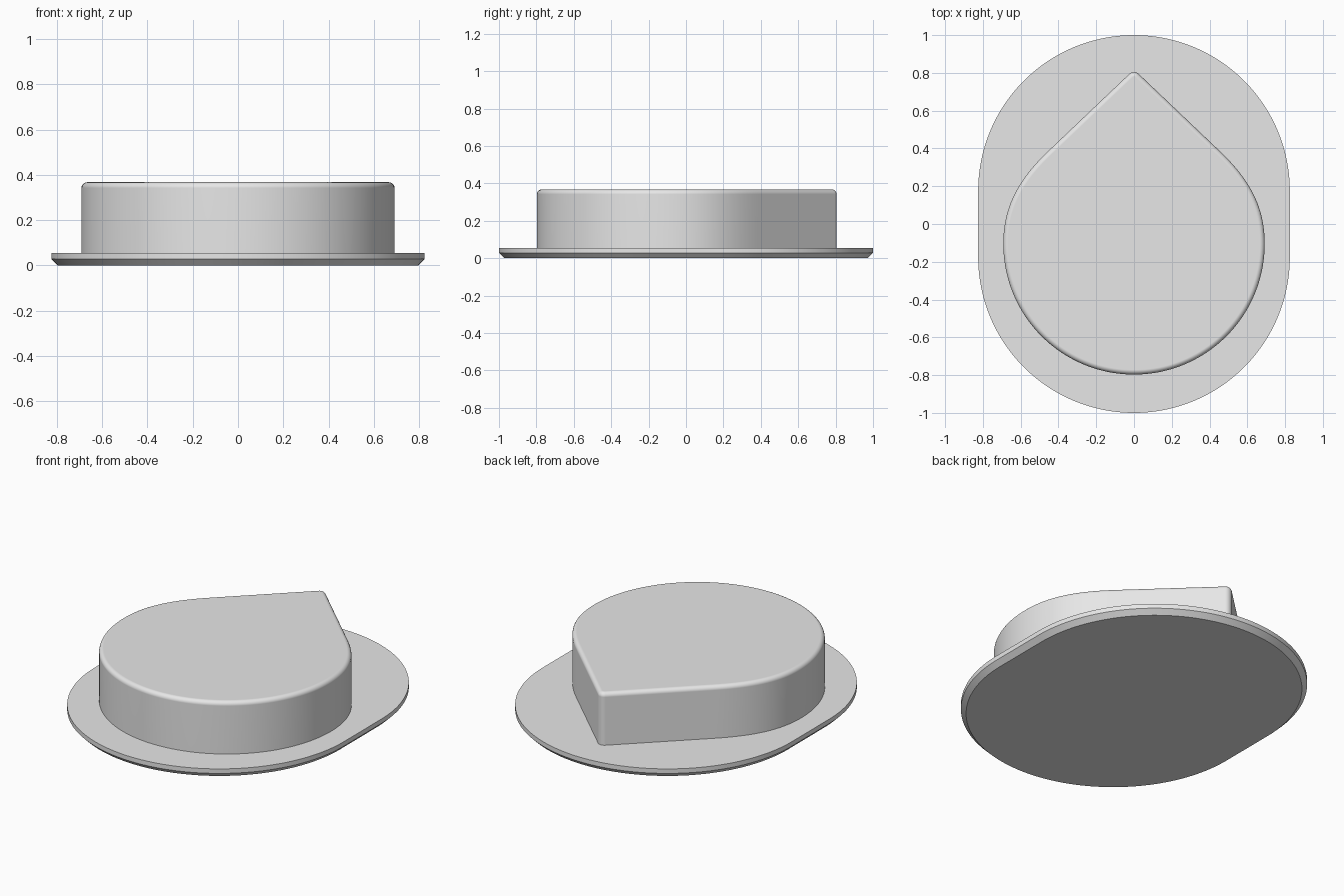
import bpy
import bmesh
from math import sin, cos, pi, radians
from mathutils import Vector
from mathutils.geometry import interpolate_bezier

cube = bpy.data.objects.get("Cube")
if cube:
    bpy.data.objects.remove(cube, do_unlink=True)

grey = bpy.data.materials.new("plain grey")
grey.use_nodes = True
GREY = (0.8, 0.8, 0.8, 1)
grey.diffuse_color = GREY
grey.node_tree.nodes["Principled BSDF"].inputs["Base Color"].default_value = GREY


def arc(cy, r, start, end, steps):
    """Arc around (0, cy), angles in degrees."""
    angles = [radians(start + (end - start) * i / steps) for i in range(steps + 1)]
    return [Vector((r * cos(a), cy + r * sin(a))) for a in angles]


def mirrored(half):
    """Close a right-hand half outline whose ends lie on x = 0."""
    return half + [Vector((-p.x, p.y)) for p in reversed(half[1:-1])]


def slab(name, outline, z0, z1, rim_z, width, segments):
    """Extrude an outline and bevel the rim at height rim_z."""
    bm = bmesh.new()
    bottom = bm.faces.new([bm.verts.new((p.x, p.y, z0)) for p in outline])
    top = bmesh.ops.extrude_face_region(bm, geom=[bottom], use_keep_orig=True)
    verts = [g for g in top["geom"] if isinstance(g, bmesh.types.BMVert)]
    bmesh.ops.translate(bm, verts=verts, vec=(0, 0, z1 - z0))
    bmesh.ops.recalc_face_normals(bm, faces=bm.faces)
    rim = [e for e in bm.edges if all(abs(v.co.z - rim_z) < 1e-5 for v in e.verts)]
    bmesh.ops.bevel(bm, geom=rim, offset=width, segments=segments,
                    profile=0.5, affect='EDGES')
    mesh = bpy.data.meshes.new(name)
    bm.to_mesh(mesh)
    bm.free()
    mesh.materials.append(grey)
    mesh.polygons.foreach_set("use_smooth", [True] * len(mesh.polygons))
    mesh.set_sharp_from_angle(angle=radians(32))
    obj = bpy.data.objects.new(name, mesh)
    bpy.context.collection.objects.link(obj)
    normals = obj.modifiers.new("Flat caps", 'WEIGHTED_NORMAL')
    normals.keep_sharp = True
    return obj


# Base plate: rounded ends with short straight sides, chamfered underneath
R = 0.825
plate = mirrored(arc(R - 1, R, -90, 0, 40) + arc(1 - R, R, 0, 90, 40))
slab("base_plate", plate, 0, 0.055, 0, 0.028, 1)

# Teardrop body: round front, easing into straight flanks and a blunt tip
r, cy = 0.692, -0.105
flank = Vector((0.45, 0.39))
shoulder = [p.to_2d() for p in interpolate_bezier(
    Vector((r, cy, 0)), Vector((r, 0.085, 0)),
    Vector((0.618, 0.232, 0)), flank.to_3d(), 20)]
tip = arc(0.77, 0.035, 46.5, 90, 6)
teardrop = mirrored(arc(cy, r, -90, 0, 40) + shoulder[1:] + tip)
slab("teardrop_body", teardrop, 0.05, 0.367, 0.367, 0.025, 5)
